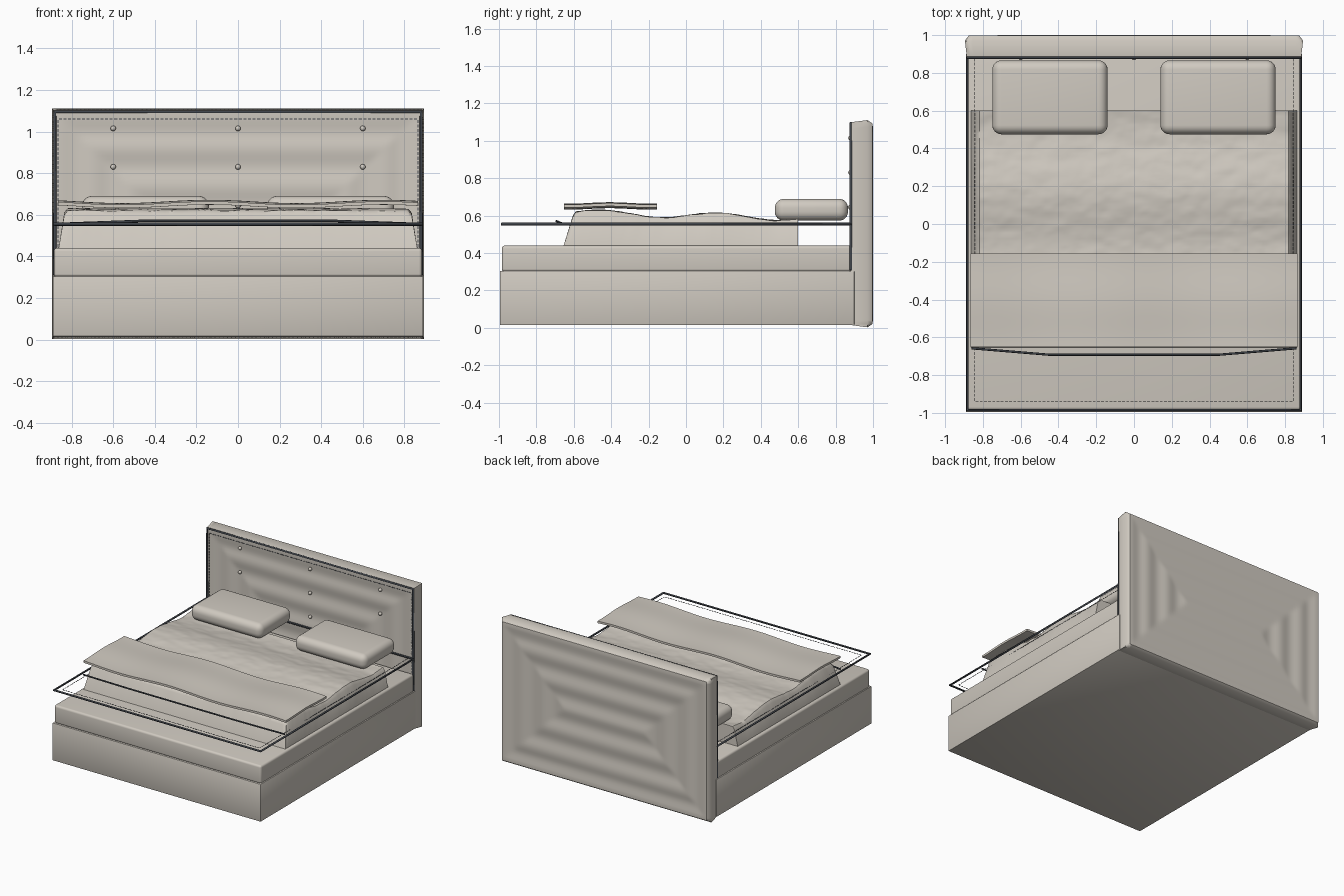
import bpy, bmesh, math
from mathutils import Vector, noise

if "Cube" in bpy.data.objects:
    bpy.data.objects.remove(bpy.data.objects["Cube"])


def material(name, rgb):
    m = bpy.data.materials.new(name)
    m.use_nodes = True
    m.diffuse_color = (*rgb, 1)
    m.node_tree.nodes["Principled BSDF"].inputs["Base Color"].default_value = (*rgb, 1)
    return m


FABRIC = material("beige fabric", (0.63, 0.59, 0.53))
PIPING = material("slate piping", (0.05, 0.057, 0.068))


def finish(name, bm, mat, angle=None):
    bmesh.ops.recalc_face_normals(bm, faces=bm.faces)
    mesh = bpy.data.meshes.new(name)
    bm.to_mesh(mesh)
    bm.free()
    ob = bpy.data.objects.new(name, mesh)
    bpy.context.collection.objects.link(ob)
    mesh.materials.append(mat)
    if angle:
        bpy.ops.object.select_all(action="DESELECT")
        bpy.context.view_layer.objects.active = ob
        ob.select_set(True)
        bpy.ops.object.shade_smooth_by_angle(angle=math.radians(angle))
    return ob


def box(bm, lo, hi):
    verts = bmesh.ops.create_cube(bm, size=1)["verts"]
    for v in verts:
        v.co = Vector([a + (b - a) * (c + 0.5) for a, b, c in zip(lo, hi, v.co)])


def block(name, lo, hi, bevel, segments=4):
    bm = bmesh.new()
    box(bm, lo, hi)
    bmesh.ops.bevel(bm, geom=bm.edges[:], offset=bevel, segments=segments,
                    profile=0.5, affect="EDGES")
    return finish(name, bm, FABRIC, 40)


def slab(name, nu, nv, front, back, angle=45):
    """Two sheets over the same grid, joined around the rim."""
    bm = bmesh.new()
    sheets = [[[bm.verts.new(f(i / nu, j / nv)) for j in range(nv + 1)]
               for i in range(nu + 1)] for f in (front, back)]
    for s in sheets:
        for i in range(nu):
            for j in range(nv):
                bm.faces.new((s[i][j], s[i + 1][j], s[i + 1][j + 1], s[i][j + 1]))
    rim = ([(i, 0) for i in range(nu)] + [(nu, j) for j in range(nv)] +
           [(i, nv) for i in range(nu, 0, -1)] + [(0, j) for j in range(nv, 0, -1)])
    a, b = sheets
    for (i, j), (k, l) in zip(rim, rim[1:] + rim[:1]):
        bm.faces.new((a[i][j], a[k][l], b[k][l], b[i][j]))
    return finish(name, bm, FABRIC, angle)


def tube(name, points, radius, cyclic=False):
    cu = bpy.data.curves.new(name, "CURVE")
    cu.dimensions = "3D"
    cu.bevel_depth = radius
    cu.bevel_resolution = 2
    cu.use_fill_caps = True
    sp = cu.splines.new("POLY")
    sp.points.add(len(points) - 1)
    for p, co in zip(sp.points, points):
        p.co = (*co, 1)
    sp.use_cyclic_u = cyclic
    cu.materials.append(PIPING)
    ob = bpy.data.objects.new(name, cu)
    bpy.context.collection.objects.link(ob)


def stitches(name, points, step=0.022):
    bm = bmesh.new()
    for p, q in zip(points, points[1:]):
        p, q = Vector(p), Vector(q)
        count = int((q - p).length / step)
        half = Vector([abs(c) * 0.006 + 0.0015 for c in (q - p).normalized()])
        for k in range(count):
            c = p.lerp(q, (k + 0.5) / count)
            box(bm, c - half, c + half)
    finish(name, bm, PIPING)


def rounding(d, r):
    """Depth lost near an edge for a rounded corner of radius r."""
    return r - math.sqrt(r * r - (r - d) ** 2) if d < r else 0


# Bed base and mattress
block("bed_base", (-0.89, -0.995, 0.015), (0.89, 0.9, 0.305), 0.004, 2)
block("mattress", (-0.885, -0.985, 0.3), (0.885, 0.885, 0.44), 0.016)


# Headboard with soft padded ripples
def edge_distance(u, v):
    return min(u * 1.78, (1 - u) * 1.78, v * 1.1, (1 - v) * 1.1)


def ripple(d):
    return 0.005 * (1 - math.cos(d * 34)) * min(1, d * 8)


def headboard_front(u, v):
    d = edge_distance(u, v)
    return ((u - 0.5) * 1.77, 0.883 + ripple(d), 0.015 + v * 1.085)


def headboard_back(u, v):
    d = edge_distance(u, v)
    return ((u - 0.5) * 1.79, 1.0 - rounding(d, 0.03) - ripple(d), 0.003 + v * 1.108)


slab("headboard", 90, 60, headboard_front, headboard_back)
tube("headboard_piping", [(-0.88, 0.882, 0.31), (-0.88, 0.882, 1.095),
                          (0.88, 0.882, 1.095), (0.88, 0.882, 0.31)], 0.009)
stitches("headboard_stitching", [(-0.865, 0.882, 0.44), (-0.865, 0.882, 1.06),
                                 (0.865, 0.882, 1.06), (0.865, 0.882, 0.44)])
for x in (-0.6, 0, 0.6):
    for z in (0.645, 0.83, 1.015):
        bm = bmesh.new()
        bmesh.ops.create_uvsphere(bm, u_segments=16, v_segments=10, radius=0.013)
        bmesh.ops.translate(bm, verts=bm.verts, vec=(x, 0.88, z))
        finish("headboard_button", bm, FABRIC, 60)


# Duvet: tapered sides and a wavy, creased top
def duvet_top(u, v):
    x, y = (u - 0.5) * 1.67, -0.605 + v * 1.205
    d = min(u * 1.67, (1 - u) * 1.67, v * 1.2)
    z = 0.618 - 0.03 * v + 0.016 * math.cos((y + 0.45) * 2 * math.pi / 0.62)
    z += 0.004 * noise.noise((x * 9, y * 16, 0)) + 0.002 * noise.noise((x * 25, y * 40, 3))
    return (x, y, z - rounding(d, 0.02))


def duvet_bottom(u, v):
    return ((u - 0.5) * 1.725, -0.655 + v * 1.255, 0.438)


slab("duvet", 100, 80, duvet_top, duvet_bottom)
tube("duvet_hem", [(-0.86, -0.658, 0.556), (-0.45, -0.692, 0.571),
                   (0.45, -0.692, 0.571), (0.86, -0.658, 0.556)], 0.006)


# Folded throw across the foot end
def throw(offset):
    def f(u, v):
        x, y = (u - 0.5) * 1.73, -0.652 + v * 0.497
        z = 0.652 + 0.008 * math.sin(x * 7.5 + 2.6) + 0.004 * math.sin(y * 14 + 1)
        return (x, y, z + offset)
    return f


slab("throw", 80, 24, throw(0.008), throw(-0.008))

# Pillows
for name, cx in (("right_pillow", -0.445), ("left_pillow", 0.445)):
    block(name, (cx - 0.305, 0.475, 0.573), (cx + 0.305, 0.866, 0.69), 0.048, 6)

# Floating piping loop and its stitching around the bed
tube("mattress_piping", [(-0.883, -0.985, 0.555), (0.883, -0.985, 0.555),
                         (0.883, 0.882, 0.555), (-0.883, 0.882, 0.555)], 0.008, True)
stitches("mattress_stitching", [(-0.842, 0.88, 0.552), (-0.842, -0.94, 0.552),
                                (0.842, -0.94, 0.552), (0.842, 0.88, 0.552)])
